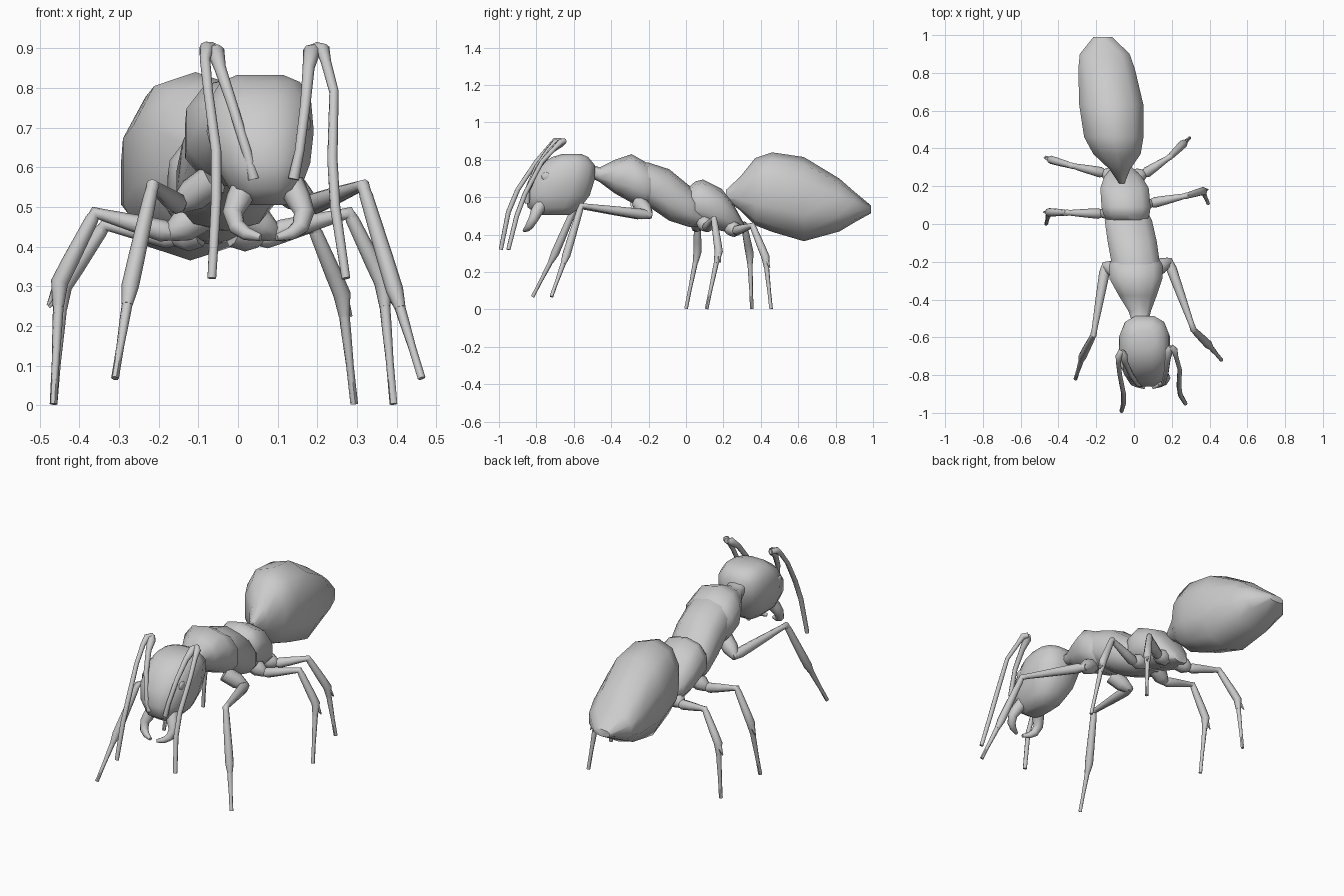
import bpy, bmesh, math
from mathutils import Vector

if "Cube" in bpy.data.objects:
    bpy.data.objects.remove(bpy.data.objects["Cube"])


def finish(obj, angle=50):
    bpy.ops.object.select_all(action='DESELECT')
    obj.select_set(True)
    bpy.context.view_layer.objects.active = obj
    bpy.ops.object.shade_smooth_by_angle(angle=math.radians(angle))


def loft(name, rings, axis='Y', sides=10, power=0.85):
    """Rings: (position, x centre, x radius, low, high) along Y or Z."""
    bm = bmesh.new()
    loops = []
    for pos, cx, rx, lo, hi in rings:
        loop = []
        for i in range(sides):
            a = math.tau * (i + 0.5) / sides
            c, s = math.cos(a), math.sin(a)
            u = cx + rx * math.copysign(abs(c) ** power, c) / math.cos(math.pi / sides) ** power
            v = (lo + hi) / 2 + (hi - lo) / 2 * math.copysign(abs(s) ** power, s)
            loop.append(bm.verts.new((u, pos, v) if axis == 'Y' else (u, v, pos)))
        loops.append(loop)
    for a, b in zip(loops, loops[1:]):
        for i in range(sides):
            j = (i + 1) % sides
            bm.faces.new((a[i], a[j], b[j], b[i]))
    bm.faces.new(loops[0])
    bm.faces.new(loops[-1])
    bmesh.ops.recalc_face_normals(bm, faces=bm.faces)
    mesh = bpy.data.meshes.new(name)
    bm.to_mesh(mesh)
    bm.free()
    obj = bpy.data.objects.new(name, mesh)
    bpy.context.collection.objects.link(obj)
    finish(obj)
    return obj


def tube(name, points, sides=8):
    """Tapered tube through (x, y, z, radius) points."""
    bm = bmesh.new()
    pts = [Vector(p[:3]) for p in points]
    loops, side = [], None
    for k, p in enumerate(pts):
        before = (p - pts[k - 1]).normalized() if k else Vector()
        after = (pts[k + 1] - p).normalized() if k < len(pts) - 1 else Vector()
        t = (before + after).normalized()
        if side is None:
            side = t.orthogonal()
        side = (side - t * side.dot(t)).normalized()
        other = t.cross(side)
        loops.append([bm.verts.new(p + points[k][3] * (
            side * math.cos(math.tau * i / sides) + other * math.sin(math.tau * i / sides)))
            for i in range(sides)])
    for a, b in zip(loops, loops[1:]):
        for i in range(sides):
            j = (i + 1) % sides
            bm.faces.new((a[i], a[j], b[j], b[i]))
    bm.faces.new(loops[0])
    bm.faces.new(loops[-1])
    bmesh.ops.recalc_face_normals(bm, faces=bm.faces)
    mesh = bpy.data.meshes.new(name)
    bm.to_mesh(mesh)
    bm.free()
    obj = bpy.data.objects.new(name, mesh)
    bpy.context.collection.objects.link(obj)
    finish(obj, 60)
    return obj


# Abdomen: swollen front, flat wedge tail
loft("abdomen", [
    (.215, -.065, .015, .585, .64), (.29, -.075, .055, .53, .71),
    (.37, -.09, .125, .45, .81), (.46, -.107, .157, .415, .84),
    (.63, -.12, .17, .365, .815), (.82, -.145, .15, .417, .70),
    (.90, -.155, .132, .465, .63), (.99, -.165, .05, .515, .555)])

# Three overlapping thorax plates
loft("rear_thorax", [
    (.01, -.035, .10, .48, .65), (.05, -.04, .122, .46, .685),
    (.09, -.042, .13, .45, .695), (.19, -.05, .128, .42, .645),
    (.25, -.058, .10, .41, .57), (.31, -.065, .045, .405, .46)])
loft("middle_thorax", [
    (-.27, .01, .12, .58, .79), (-.20, .008, .128, .55, .785),
    (-.09, -.01, .13, .475, .75), (.02, -.03, .125, .44, .66),
    (.10, -.04, .095, .44, .57)])
loft("front_thorax", [
    (-.51, .032, .045, .705, .775), (-.46, .03, .06, .68, .76),
    (-.38, .02, .10, .62, .80), (-.29, .01, .14, .57, .83),
    (-.22, .01, .143, .545, .79), (-.18, .008, .122, .555, .76)])

# Head, stacked upward
loft("head", [
    (.505, .07, .05, -.79, -.62), (.545, .068, .09, -.85, -.56),
    (.61, .062, .12, -.865, -.51), (.69, .056, .135, -.84, -.485),
    (.77, .056, .128, -.785, -.482), (.815, .056, .10, -.72, -.52),
    (.832, .056, .06, -.66, -.56)], axis='Z', sides=12, power=.75)

# Eyes
for side, x in (("left", -.058), ("right", .172)):
    bpy.ops.mesh.primitive_uv_sphere_add(segments=10, ring_count=6, radius=1,
                                         location=(x, -.745, .71))
    eye = bpy.context.object
    eye.name = side + "_eye"
    eye.scale = (.012, .028, .024)
    finish(eye)

# Jaws, mirrored about the middle of the face
for side, s in (("left", -1), ("right", 1)):
    tube(side + "_jaw", [(.077 + s * dx, y, z, r) for dx, y, z, r in [
        (.05, -.77, .57, .035), (.075, -.80, .52, .032), (.09, -.815, .485, .026),
        (.08, -.835, .45, .022), (.055, -.85, .432, .017), (.02, -.865, .423, .009)]])

# Feelers: scape up from the face, elbow, then a long drooping whip
tube("left_scape", [
    (.04, -.85, .57, .014), (.022, -.85, .64, .012), (-.015, -.80, .76, .013),
    (-.045, -.735, .85, .015), (-.055, -.695, .89, .022), (-.065, -.67, .90, .013)])
tube("left_whip", [
    (-.065, -.67, .90, .016), (-.08, -.70, .90, .018), (-.083, -.73, .87, .013),
    (-.075, -.80, .79, .012), (-.055, -.90, .64, .013), (-.055, -.95, .52, .013),
    (-.066, -.99, .32, .011)])
tube("right_scape", [
    (.14, -.85, .57, .014), (.155, -.845, .64, .012), (.17, -.79, .76, .013),
    (.178, -.72, .85, .015), (.185, -.67, .89, .022), (.195, -.65, .90, .013)])
tube("right_whip", [
    (.195, -.65, .90, .016), (.215, -.67, .895, .018), (.222, -.70, .865, .013),
    (.242, -.77, .79, .012), (.238, -.86, .62, .013), (.245, -.905, .50, .013),
    (.272, -.95, .32, .011)])


def leg(name, root, hip, knee, ankle, foot):
    """Coxa, thigh, swollen shin, thin foot and a spur."""
    root, hip, knee, ankle, foot = map(Vector, (root, hip, knee, ankle, foot))
    tube(name + "_hip", [(*root, .042), (*root.lerp(hip, .6), .042), (*hip, .024),
                         (*hip.lerp(root, -.15), .012)])
    tube(name + "_thigh", [(*hip.lerp(knee, -.04), .018), (*hip.lerp(knee, .1), .028),
                           (*hip.lerp(knee, .45), .023), (*hip.lerp(knee, .9), .015),
                           (*knee, .017), (*knee.lerp(ankle, .08), .015)])
    tube(name + "_shin", [(*knee.lerp(ankle, -.03), .012), (*knee.lerp(ankle, .1), .017),
                          (*knee.lerp(ankle, .7), .021), (*ankle, .022),
                          (*ankle.lerp(foot, .2), .014)])
    tube(name + "_foot", [(*ankle, .015), (*ankle.lerp(foot, .35), .013),
                          (*ankle.lerp(foot, .65), .010), (*foot, .010)], sides=6)
    out = (ankle - knee).normalized()
    tube(name + "_spur", [(*ankle, .016), (*(ankle + out * .065), .003)], sides=6)


leg("front_right_leg", (.09, -.25, .57), (.185, -.20, .505), (.315, -.56, .555),
    (.395, -.64, .29), (.463, -.72, .068))
leg("front_left_leg", (-.06, -.26, .57), (-.15, -.22, .505), (-.215, -.59, .555),
    (-.272, -.70, .30), (-.31, -.82, .068))
leg("middle_right_leg", (.01, .09, .48), (.09, .11, .435), (.28, .15, .485),
    (.365, .175, .31), (.392, .11, .003))
leg("middle_left_leg", (-.09, .07, .48), (-.17, .055, .435), (-.36, .06, .485),
    (-.45, .062, .31), (-.465, 0, .003))
leg("hind_right_leg", (-.01, .24, .44), (.055, .265, .42), (.19, .355, .45),
    (.262, .425, .28), (.293, .455, .003))
leg("hind_left_leg", (-.10, .25, .44), (-.16, .27, .42), (-.335, .31, .455),
    (-.44, .34, .30), (-.465, .352, .003))
